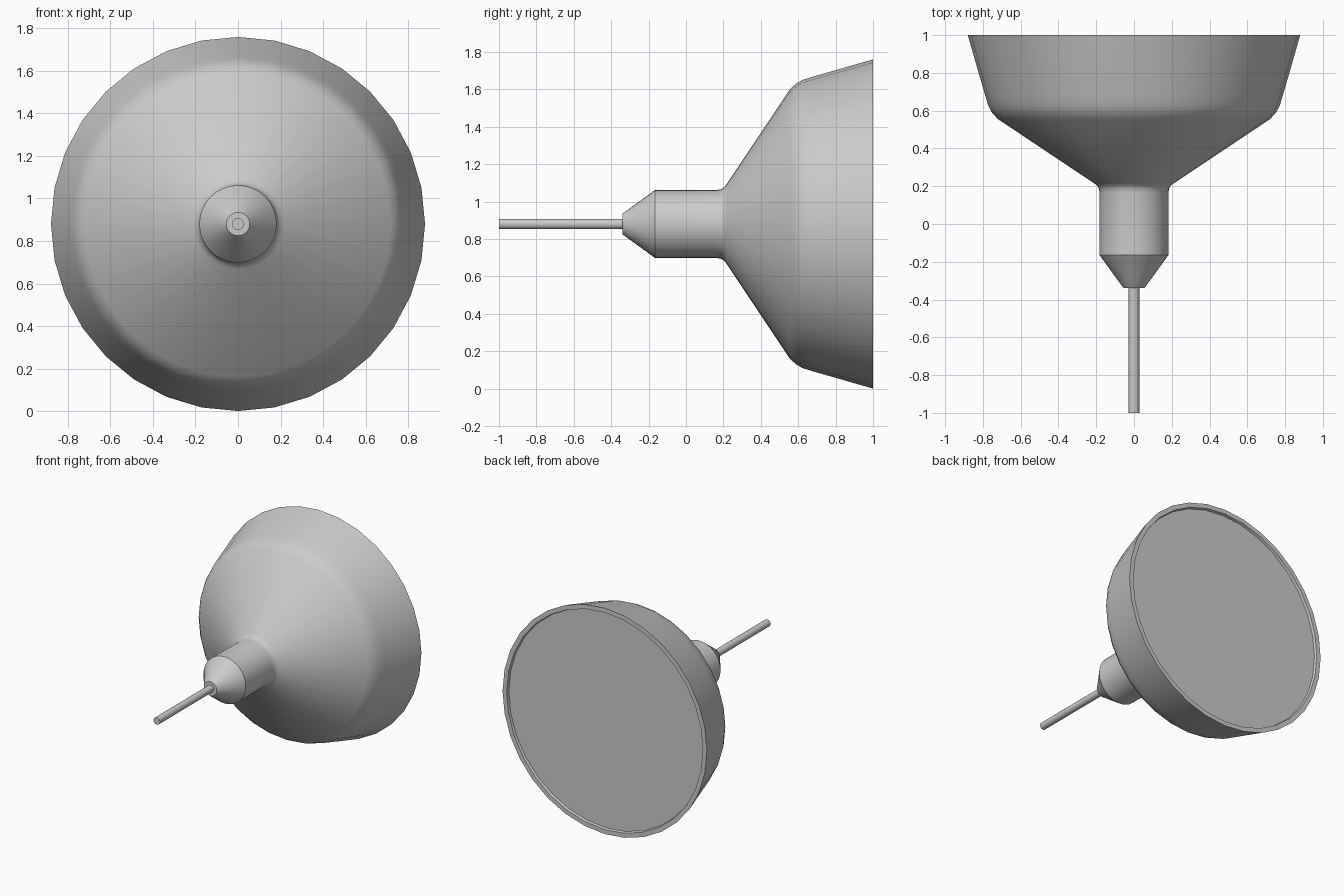
import bpy, bmesh, math

if "Cube" in bpy.data.objects:
    bpy.data.objects.remove(bpy.data.objects["Cube"])

AXIS_Z = 0.88


def lathe(name, profile, sides):
    """Revolve (y, radius) points around the lamp's horizontal axis, capping both ends."""
    bm = bmesh.new()
    rings = []
    for y, r in profile:
        ring = []
        for i in range(sides):
            a = 2 * math.pi * i / sides
            ring.append(bm.verts.new((r * math.sin(a), y, AXIS_Z + r * math.cos(a))))
        rings.append(ring)
    for a, b in zip(rings, rings[1:]):
        for i in range(sides):
            j = (i + 1) % sides
            bm.faces.new((a[i], a[j], b[j], b[i]))
    bm.faces.new(rings[0])
    bm.faces.new(rings[-1])
    bmesh.ops.recalc_face_normals(bm, faces=bm.faces)
    mesh = bpy.data.meshes.new(name)
    bm.to_mesh(mesh)
    bm.free()
    obj = bpy.data.objects.new(name, mesh)
    bpy.context.collection.objects.link(obj)
    bpy.ops.object.select_all(action='DESELECT')
    obj.select_set(True)
    bpy.context.view_layer.objects.active = obj
    bpy.ops.object.shade_smooth_by_angle(angle=math.radians(32))
    return obj


# Flared shade with neck, conical tip, thin rim and recessed diffuser disc
lathe("lamp_shade", [
    (-0.34, 0.055), (-0.165, 0.182),                              # tip cone
    (0.165, 0.182), (0.19, 0.187), (0.205, 0.197), (0.217, 0.213),  # neck fillet
    (0.555, 0.72), (0.59, 0.752), (0.625, 0.771), (0.68, 0.788),  # shoulder
    (1.0, 0.88), (1.0, 0.845), (0.98, 0.84),                      # rim and recess
], 32)

# Thin supporting cord or rod
lathe("cord", [(-1.0, 0.028), (-0.32, 0.028)], 12)
